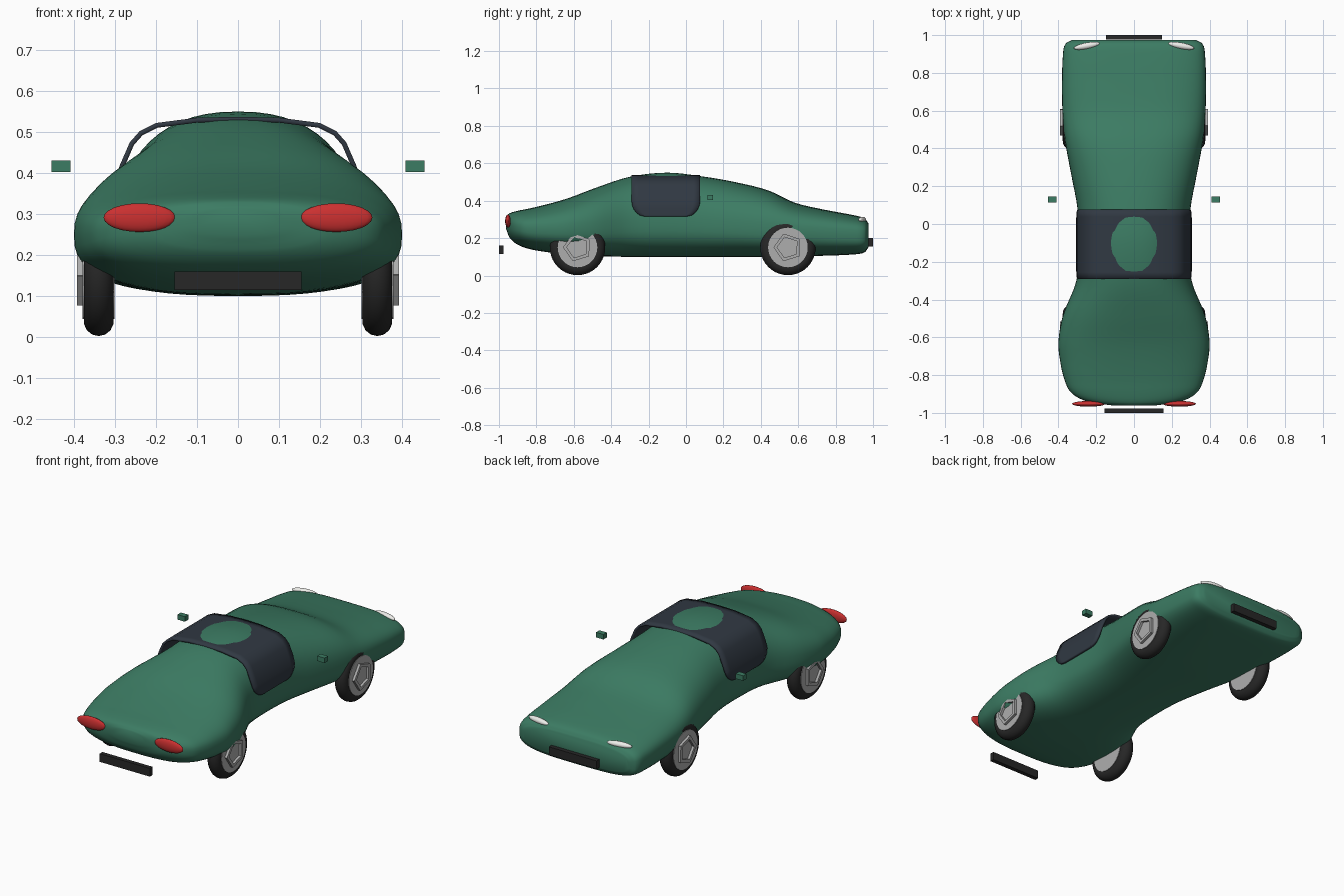
import bpy, bmesh, math
from mathutils import Matrix, Vector

if "Cube" in bpy.data.objects:
    bpy.data.objects.remove(bpy.data.objects["Cube"])


def material(name, rgb):
    m = bpy.data.materials.new(name)
    m.diffuse_color = (*rgb, 1)
    m.use_nodes = True
    m.node_tree.nodes["Principled BSDF"].inputs["Base Color"].default_value = m.diffuse_color
    return m


GREEN = material("green paint", (0.045, 0.20, 0.125))
GLASS = material("dark glass", (0.03, 0.04, 0.055))
RED = material("red lens", (0.6, 0.03, 0.03))
WHITE = material("clear lens", (0.85, 0.85, 0.82))
BLACK = material("black rubber", (0.02, 0.02, 0.02))
SILVER = material("silver rim", (0.42, 0.42, 0.42))


def finish(bm, name, mat, angle=40):
    bmesh.ops.recalc_face_normals(bm, faces=bm.faces)
    me = bpy.data.meshes.new(name)
    bm.to_mesh(me)
    bm.free()
    ob = bpy.data.objects.new(name, me)
    bpy.context.collection.objects.link(ob)
    me.materials.append(mat)
    bpy.ops.object.select_all(action='DESELECT')
    ob.select_set(True)
    bpy.context.view_layer.objects.active = ob
    bpy.ops.object.shade_smooth_by_angle(angle=math.radians(angle))
    return ob


def box(name, centre, size, mat):
    bm = bmesh.new()
    bmesh.ops.create_cube(bm, size=1, matrix=Matrix.Translation(centre) @ Matrix.Diagonal((*size, 1)))
    return finish(bm, name, mat)


def ellipsoid(name, centre, radii, turn, mat):
    bm = bmesh.new()
    m = Matrix.Translation(centre) @ Matrix.Rotation(turn, 4, 'Z') @ Matrix.Diagonal((*radii, 1))
    bmesh.ops.create_uvsphere(bm, u_segments=24, v_segments=12, radius=1, matrix=m)
    return finish(bm, name, mat, 60)


def bridge(bm, rings, closed=True):
    n = len(rings[0])
    for a, b in zip(rings, rings[1:]):
        for i in range(n if closed else n - 1):
            j = (i + 1) % n
            bm.faces.new((a[i], a[j], b[j], b[i]))


# body stations: y, half width, top, bottom, waist height, roundness exponent
STATIONS = [
    (-.962, .10, .315, .250, .280, 2.2), (-.945, .23, .332, .205, .270, 2.3),
    (-.90, .325, .346, .165, .260, 2.4), (-.83, .366, .360, .140, .252, 2.5),
    (-.72, .392, .387, .122, .250, 2.5), (-.62, .40, .417, .111, .250, 2.5),
    (-.48, .375, .470, .103, .250, 2.45), (-.30, .305, .528, .100, .262, 2.3),
    (-.10, .291, .550, .100, .270, 2.3), (.08, .299, .531, .100, .265, 2.3),
    (.26, .332, .500, .100, .255, 2.35), (.44, .365, .455, .100, .245, 2.5),
    (.58, .378, .390, .102, .240, 2.6), (.74, .381, .352, .106, .230, 2.8),
    (.90, .376, .322, .113, .220, 3.0), (.955, .362, .305, .124, .215, 3.1),
    (.975, .325, .280, .150, .215, 3.2),
]


def interpolate(rows, steps):
    """Smooth cubic curve through the stations, with slopes from neighbours."""
    def slope(i, k):
        a, b = rows[max(i - 1, 0)], rows[min(i + 1, len(rows) - 1)]
        return (b[k] - a[k]) / (b[0] - a[0])
    out = []
    for i in range(len(rows) - 1):
        p, q = rows[i], rows[i + 1]
        h = q[0] - p[0]
        for s in range(steps):
            t = s / steps
            r = [p[0] + h * t]
            for k in range(1, 6):
                r.append((2*t**3 - 3*t*t + 1) * p[k] + (3*t*t - 2*t**3) * q[k]
                         + h * ((t**3 - 2*t*t + t) * slope(i, k) + (t**3 - t*t) * slope(i + 1, k)))
            out.append(r)
    return out + [list(rows[-1])]


# Body shell
bm = bmesh.new()
rings = []
for y, w, top, bot, mid, n in interpolate(STATIONS, 4):
    ring = []
    for i in range(56):
        a = 2 * math.pi * i / 56
        c, s = math.cos(a), math.sin(a)
        e = 2 / (n if s >= 0 else n + .3)
        x = math.copysign(abs(c) ** e, c) * w
        z = mid + math.copysign(abs(s) ** e, s) * (top - mid if s >= 0 else mid - bot)
        ring.append(bm.verts.new((x, y, z)))
    rings.append(ring)
bridge(bm, rings)
bm.faces.new(rings[0])
bm.faces.new(rings[-1])
finish(bm, "body", GREEN, 50)

# Wrap-around window band with rounded lower corners
HALF = [(.306, .315), (.306, .322), (.305, .335), (.304, .355), (.301, .38), (.288, .42),
        (.264, .475), (.24, .502), (.20, .522), (.10, .535)]
arc = HALF + [(0, .537)] + [(-x, z) for x, z in reversed(HALF)]
bm = bmesh.new()
rows = []
for x, z in arc:
    d = max(0, 1 - (z - .315) / .09)
    inset = .075 * (1 - math.sqrt(max(0, 1 - d * d)))
    y0, y1 = -.292 + inset, .076 - inset
    rows.append([bm.verts.new((x, y0 + (y1 - y0) * i / 10, z)) for i in range(11)])
bridge(bm, rows, closed=False)
glass = finish(bm, "window_band", GLASS)
solid = glass.modifiers.new("thickness", 'SOLIDIFY')
solid.thickness = .012
solid.offset = -1

# Wheels: tyre, rim and five-sided spoke ring
for side, sname in ((1, "right"), (-1, "left")):
    for y, yname in ((-.58, "front"), (.545, "rear")):
        base = Matrix.Translation((side * .34, y, .15)) @ Matrix.Rotation(side * math.pi / 2, 4, 'Y')
        bm = bmesh.new()
        tyre = []
        for i in range(40):
            a = 2 * math.pi * i / 40
            ring = []
            for j in range(14):
                b = 2 * math.pi * j / 14
                r = .110 + .038 * math.cos(b)
                ring.append(bm.verts.new(base @ Vector((r * math.cos(a), r * math.sin(a), .037 * math.sin(b)))))
            tyre.append(ring)
        bridge(bm, tyre + tyre[:1])
        finish(bm, f"{yname}_{sname}_tyre", BLACK)
        bm = bmesh.new()
        bmesh.ops.create_cone(bm, cap_ends=True, segments=32, radius1=.106, radius2=.106, depth=.078, matrix=base)
        finish(bm, f"{yname}_{sname}_rim", SILVER)
        bm = bmesh.new()
        for k in range(5):
            m = base @ Matrix.Rotation(2 * math.pi * k / 5 + .3, 4, 'Z') @ Matrix.Translation((.055, 0, .046))
            bmesh.ops.create_cube(bm, size=1, matrix=m @ Matrix.Diagonal((.016, .088, .014, 1)))
        finish(bm, f"{yname}_{sname}_spokes", SILVER)
    # Lamps and mirrors
    ellipsoid(f"{sname}_red_lamp", (side * .24, -.952, .291), (.088, .015, .035), 0, RED)
    ellipsoid(f"{sname}_clear_lamp", (side * .25, .943, .298), (.07, .017, .016), -side * .18, WHITE)
    box(f"{sname}_mirror", (side * .432, .13, .417), (.046, .03, .028), GREEN)

# Bumper bars at both ends
box("front_bar", (0, -.988, .137), (.31, .024, .046), BLACK)
box("rear_bar", (0, .988, .177), (.295, .024, .046), BLACK)
